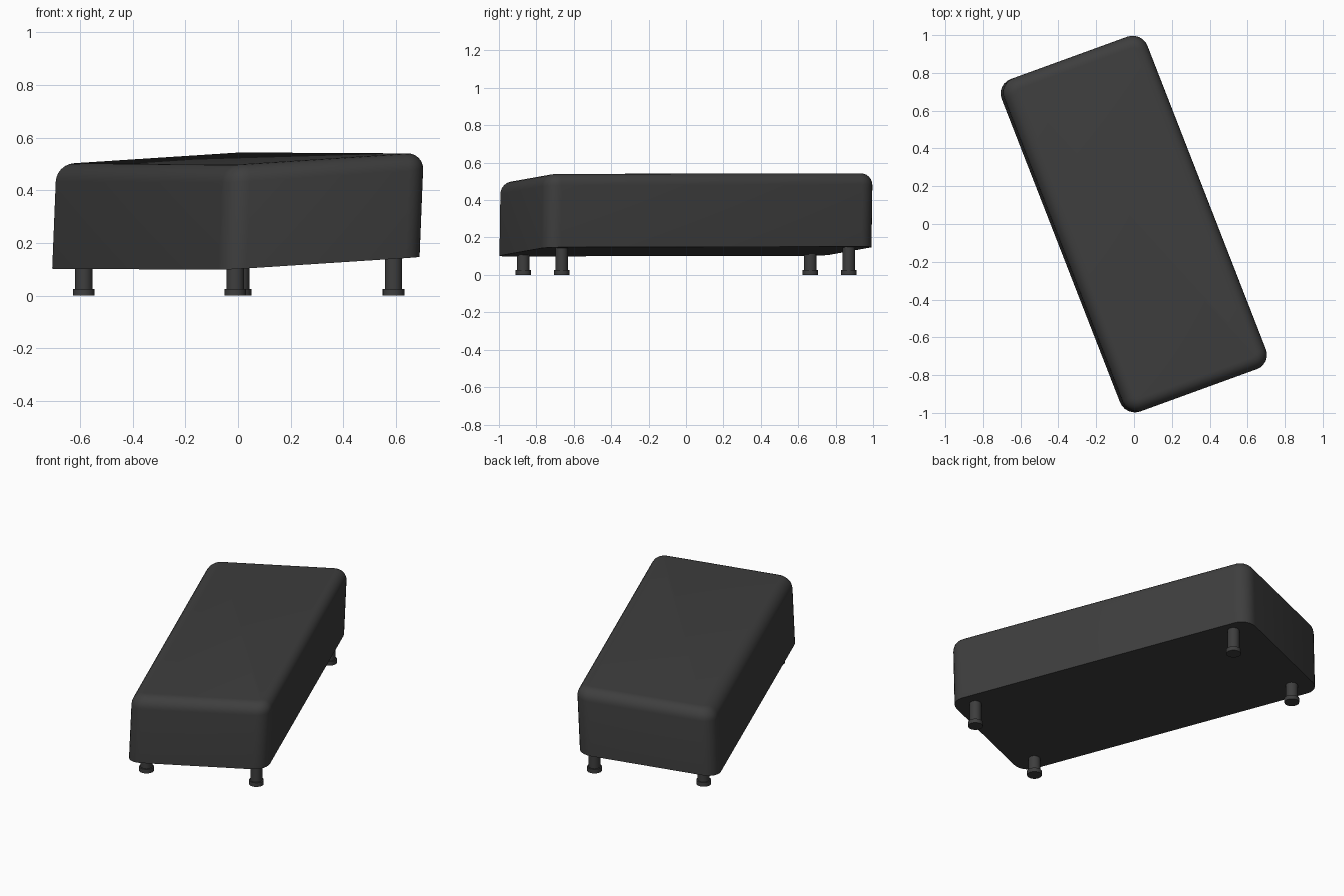
import bpy
import bmesh
import math
from mathutils import Matrix

if "Cube" in bpy.data.objects:
    bpy.data.objects.remove(bpy.data.objects["Cube"], do_unlink=True)

# Charcoal finish shared by upholstery and legs
charcoal = bpy.data.materials.new("charcoal")
charcoal.use_nodes = True
COLOUR = (0.048, 0.048, 0.048, 1)
charcoal.diffuse_color = COLOUR
charcoal.node_tree.nodes["Principled BSDF"].inputs["Base Color"].default_value = COLOUR


def finish(name, bm):
    bmesh.ops.recalc_face_normals(bm, faces=bm.faces)
    mesh = bpy.data.meshes.new(name)
    bm.to_mesh(mesh)
    bm.free()
    mesh.materials.append(charcoal)
    obj = bpy.data.objects.new(name, mesh)
    bpy.context.collection.objects.link(obj)
    bpy.ops.object.select_all(action='DESELECT')
    obj.select_set(True)
    bpy.context.view_layer.objects.active = obj
    bpy.ops.object.shade_smooth_by_angle(angle=math.radians(35))
    return obj


# Seat: box with rounded upright corners, a soft top rim and a sharp base edge
HALF_W, HALF_L, HEIGHT = 0.403, 0.944, 0.396
bm = bmesh.new()
bmesh.ops.create_cube(bm, size=1)
bmesh.ops.scale(bm, vec=(2 * HALF_W, 2 * HALF_L, HEIGHT), verts=bm.verts)
uprights = [e for e in bm.edges if abs(e.verts[0].co.z - e.verts[1].co.z) > 0.1]
bmesh.ops.bevel(bm, geom=uprights, offset=0.082, segments=6, profile=0.5, affect='EDGES')
rim = [e for e in bm.edges if all(v.co.z > HEIGHT / 2 - 0.001 for v in e.verts)]
bmesh.ops.bevel(bm, geom=rim, offset=0.065, segments=6, profile=0.5, affect='EDGES')

# Turn the seat in plan and lean it slightly across its width
lean = 0.043
turn = Matrix((
    (0.940, -0.363, 0.940 * lean, 0),
    (0.342, 0.932, 0.342 * lean, 0),
    (0.061, 0.002, 1, 0.323),
    (0, 0, 0, 1),
))
bmesh.ops.transform(bm, matrix=turn, verts=bm.verts)
finish("seat", bm)


# Legs: a slim post standing on a wider foot
def cylinder(name, x, y, radius, bottom, top):
    bm = bmesh.new()
    bmesh.ops.create_cone(
        bm, cap_ends=True, segments=24, radius1=radius, radius2=radius,
        depth=top - bottom,
        matrix=Matrix.Translation((x, y, (bottom + top) / 2)))
    return finish(name, bm)


spots = {
    "front": (-0.01, -0.87),
    "left": (0.59, -0.665),
    "back": (0.01, 0.87),
    "right": (-0.585, 0.665),
}
for side, (x, y) in spots.items():
    cylinder(side + "_leg", x, y, 0.033, 0.02, 0.18)
    cylinder(side + "_foot", x, y, 0.041, 0, 0.025)
